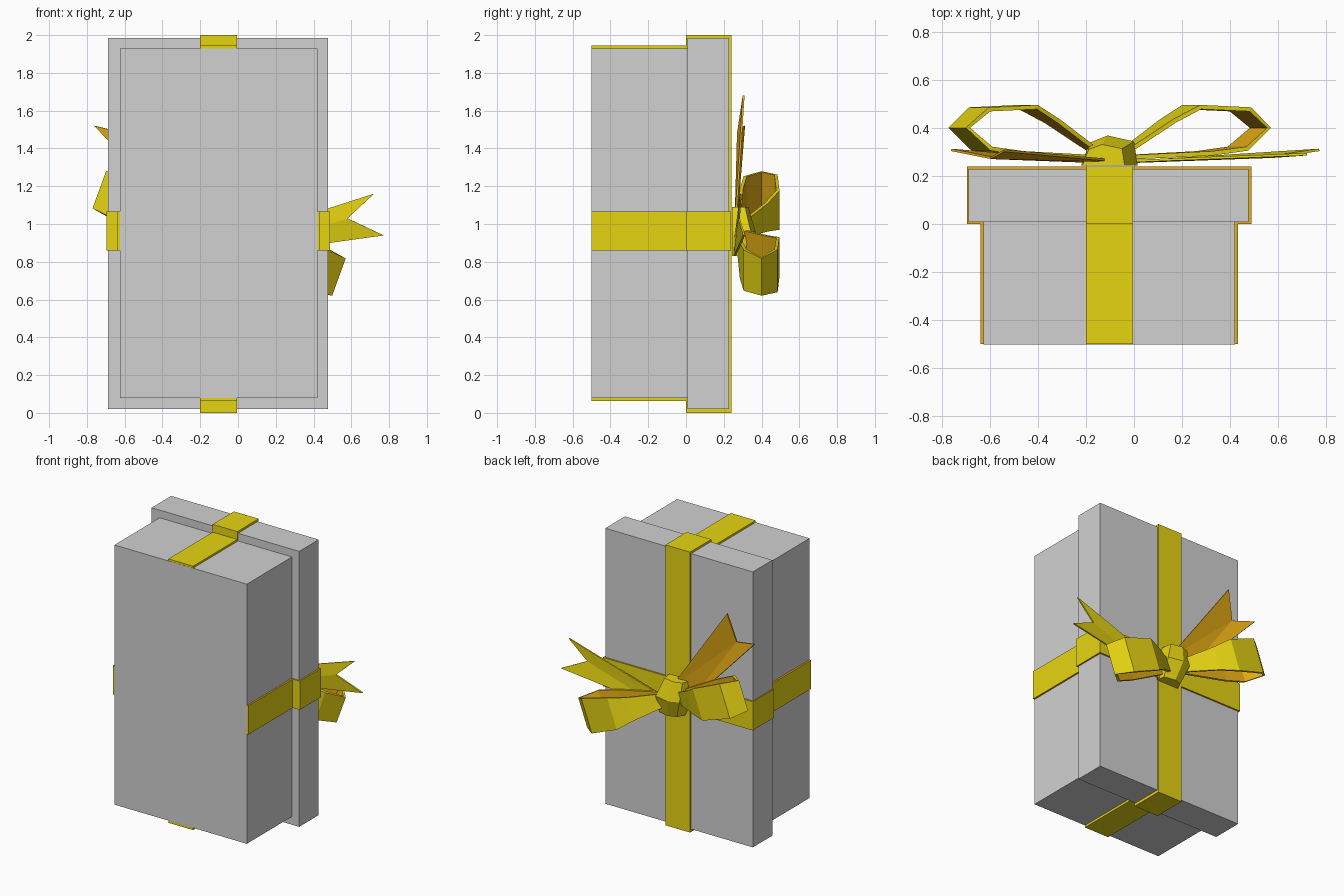
import bpy
import bmesh
import math

if "Cube" in bpy.data.objects:
    bpy.data.objects.remove(bpy.data.objects["Cube"])


def material(name, rgb):
    m = bpy.data.materials.new(name)
    m.diffuse_color = (*rgb, 1)
    m.use_nodes = True
    m.node_tree.nodes["Principled BSDF"].inputs["Base Color"].default_value = m.diffuse_color
    return m


GREY = material("grey card", (0.64, 0.64, 0.64))
YELLOW = material("yellow ribbon", (0.80, 0.66, 0.006))
ORANGE = material("orange ribbon", (0.80, 0.42, 0.008))


def make(name, verts, faces, mats):
    me = bpy.data.meshes.new(name)
    me.from_pydata(verts, [], faces)
    for m in mats:
        me.materials.append(m)
    ob = bpy.data.objects.new(name, me)
    bpy.context.collection.objects.link(ob)
    return ob


def box(name, x, y, z, mats):
    verts = [(a, b, c) for a in x for b in y for c in z]
    faces = [(0, 1, 3, 2), (4, 6, 7, 5), (0, 4, 5, 1),
             (2, 3, 7, 6), (0, 2, 6, 4), (1, 5, 7, 3)]
    ob = make(name, verts, faces, mats)
    if len(mats) > 1:  # ribbon edges facing up or down take the second colour
        for p in ob.data.polygons:
            if abs(p.normal.z) > 0.9:
                p.material_index = 1
    return ob


def thicken(ob, t, offset, mat_offset=0):
    s = ob.modifiers.new("thickness", 'SOLIDIFY')
    s.thickness = t
    s.offset = offset
    s.material_offset = mat_offset


# Box and lid
box("gift_box", (-0.625, 0.42), (-0.5, 0.02), (0.078, 1.93), [GREY])
box("lid", (-0.687, 0.477), (0.008, 0.228), (0.02, 1.985), [GREY])

# Ribbons round the box and lid
box("long_ribbon_lid", (-0.2, -0.005), (0, 0.24), (0, 2), [YELLOW])
box("long_ribbon_box", (-0.2, -0.005), (-0.499, 0.001), (0.062, 1.944), [YELLOW])
box("cross_ribbon_lid", (-0.695, 0.488), (0, 0.2395), (0.86, 1.065), [YELLOW, ORANGE])
box("cross_ribbon_box", (-0.638, 0.432), (-0.499, 0.001), (0.86, 1.065), [YELLOW, ORANGE])

# Bow loops: distance from knot, height off lid (y), half width
KX, KZ = -0.1, 0.95
LOOP = [(0.07, 0.315, 0.045), (0.25, 0.435, 0.08), (0.36, 0.495, 0.11),
        (0.58, 0.485, 0.12), (0.675, 0.40, 0.105), (0.57, 0.305, 0.115),
        (0.42, 0.285, 0.10), (0.07, 0.268, 0.045)]
TILT = math.radians(20)
for name, s in (("right_loop", 1), ("left_loop", -1)):
    verts = []
    for r, y, w in LOOP:
        for k in (w, -w):
            verts.append((KX + s * (r * math.cos(TILT) + k * math.sin(TILT)), y,
                          KZ + s * (-r * math.sin(TILT) + k * math.cos(TILT))))
    faces = [(2 * i, 2 * i + 2, 2 * i + 3, 2 * i + 1) for i in range(len(LOOP) - 1)]
    # winding above gives outward normals; inner shell is orange
    thicken(make(name, verts, faces, [YELLOW, ORANGE]), 0.018, -1, 1)

# Forked tails: two base points, two tips and the notch
TAILS = {
    "right_tail": ([(-0.02, 0.258, 0.83), (0.0, 0.262, 0.93), (0.72, 0.29, 1.16),
                    (0.58, 0.28, 1.03), (0.77, 0.308, 0.94)], YELLOW),
    "left_tail": ([(-0.2, 0.26, 0.93), (-0.06, 0.262, 1.0), (-0.54, 0.305, 1.68),
                   (-0.595, 0.275, 1.48), (-0.76, 0.308, 1.52)], ORANGE),
}
for name, (pts, mat) in TAILS.items():
    faces = [(0, 1, 3), (1, 2, 3), (0, 3, 4)]
    thicken(make(name, pts, faces, [mat]), 0.01, 0)

# Knot: faceted cross-section lofted along z, fullest in the middle
SECTION = [(-0.12, 0.0), (-0.085, 0.095), (-0.01, 0.125), (0.10, 0.1), (0.115, 0.0)]
verts = []
for z, sx, sy, shift in ((0.83, 0.75, 0.6, 0.025), (0.96, 1, 1, 0), (1.09, 0.75, 0.7, -0.025)):
    verts += [(KX + shift + x * sx, 0.243 + y * sy, z) for x, y in SECTION]
n = len(SECTION)
faces = [(r * n + i, r * n + (i + 1) % n, (r + 1) * n + (i + 1) % n, (r + 1) * n + i)
         for r in range(2) for i in range(n)]
faces += [tuple(range(n)), tuple(range(3 * n - 1, 2 * n - 1, -1))]
knot = make("knot", verts, faces, [YELLOW])
bm = bmesh.new()
bm.from_mesh(knot.data)
bmesh.ops.recalc_face_normals(bm, faces=bm.faces)
bm.to_mesh(knot.data)
bm.free()
